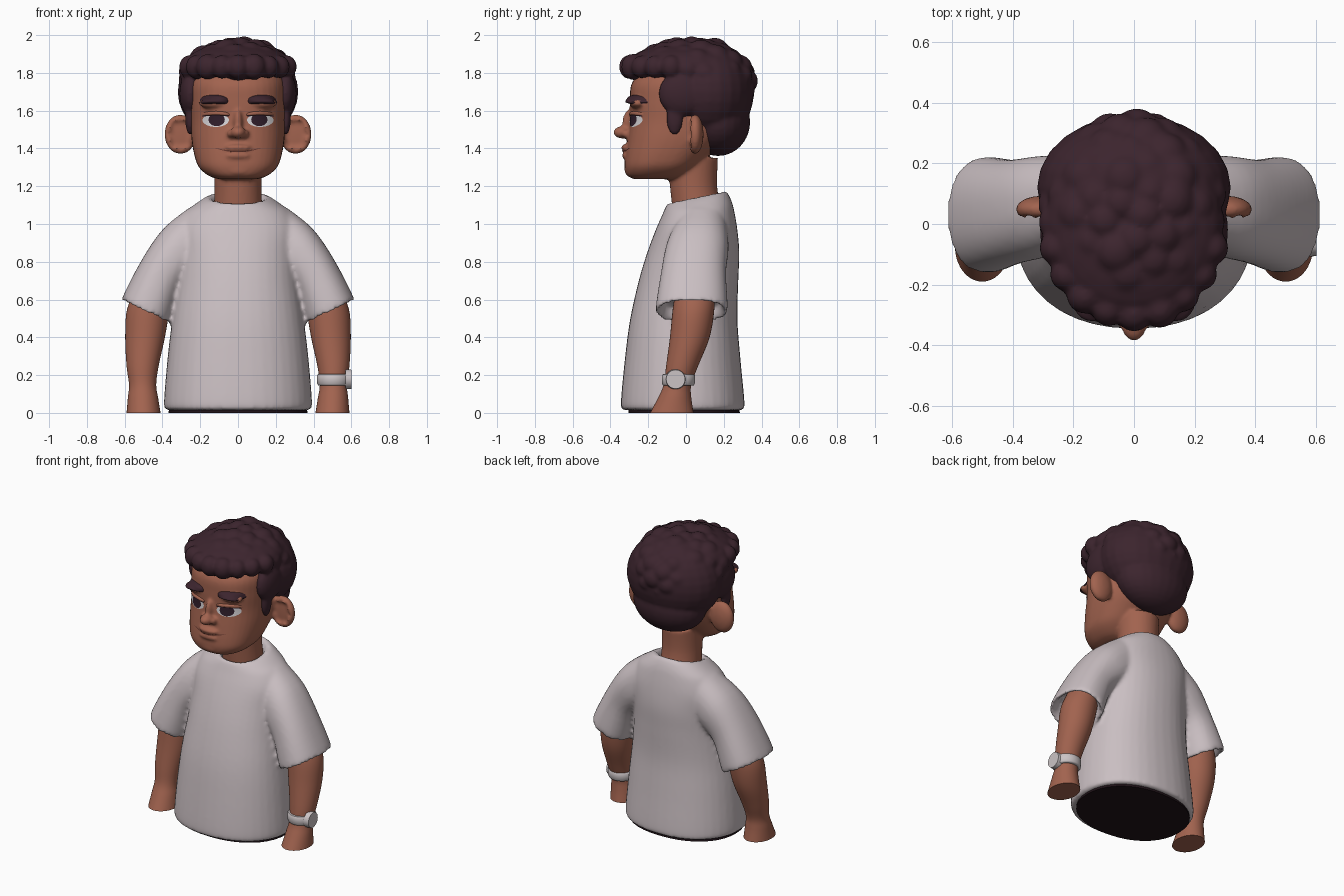
import bpy, bmesh, math, random
from mathutils import Vector, Matrix
from mathutils.bvhtree import BVHTree

cube = bpy.data.objects.get("Cube")
if cube:
    bpy.data.objects.remove(cube)
random.seed(4)


def material(name, r, g, b):
    m = bpy.data.materials.new(name)
    m.use_nodes = True
    m.diffuse_color = (r, g, b, 1)
    node = m.node_tree.nodes["Principled BSDF"]
    node.inputs["Base Color"].default_value = (r, g, b, 1)
    node.inputs["Roughness"].default_value = 0.8
    return m


SKIN = material("warm brown skin", .36, .125, .078)
CREASE = material("mouth crease", .15, .045, .032)
SHIRT = material("pale cotton", .59, .52, .54)
HAIR = material("dark plum hair", .045, .018, .027)
WHITE = material("eye white", .68, .66, .68)
IRIS = material("dark iris", .03, .013, .024)
PANTS = material("black trousers", .014, .006, .009)
WATCH = material("light grey watch", .6, .55, .56)


def finish(name, bm, mat, voxel=0, smooth=0):
    """Turn a bmesh into an object, optionally fused into one soft skin."""
    bmesh.ops.recalc_face_normals(bm, faces=bm.faces)
    me = bpy.data.meshes.new(name)
    bm.to_mesh(me)
    bm.free()
    me.materials.append(mat)
    ob = bpy.data.objects.new(name, me)
    bpy.context.collection.objects.link(ob)
    if voxel:
        r = ob.modifiers.new("fuse", 'REMESH')
        r.mode, r.voxel_size, r.use_smooth_shade = 'VOXEL', voxel, True
        s = ob.modifiers.new("soften", 'SMOOTH')
        s.factor, s.iterations = 0.5, smooth
    else:
        me.shade_smooth()
        bpy.context.view_layer.objects.active = ob
        bpy.ops.object.select_all(action='DESELECT')
        ob.select_set(True)
        bpy.ops.object.shade_smooth_by_angle(angle=math.radians(45))
    return ob


def spline(a, b, c, d, t):
    return [.5 * (2*q + (r-p)*t + (2*p-5*q+4*r-s)*t*t + (3*q-p-3*r+s)*t**3)
            for p, q, r, s in zip(a, b, c, d)]


def power(v, p):
    return math.copysign(abs(v) ** (2 / p), v)


def loft(bm, keys, p=2.0, n=40, steps=5, side=1):
    """Skin rings of (x, y, z, half width x, half width z, half depth, tilt)."""
    rows = []
    for i in range(len(keys) - 1):
        quad = [keys[max(0, min(len(keys) - 1, i + k))] for k in (-1, 0, 1, 2)]
        rows += [spline(*quad, k / steps) for k in range(steps)]
    rows.append(keys[-1])
    rings = []
    for x, y, z, ux, uz, ry, tilt in rows:
        ring = []
        for k in range(n):
            a = math.tau * k / n
            c, s = power(math.cos(a), p), power(math.sin(a), p)
            ring.append(bm.verts.new((side*(x + ux*c), y + ry*s, z + uz*c + tilt*s)))
        rings.append(ring)
    for lo, hi in zip(rings, rings[1:]):
        for k in range(n):
            bm.faces.new((lo[k], lo[(k+1) % n], hi[(k+1) % n], hi[k]))
    bm.faces.new(rings[0])
    bm.faces.new(rings[-1])


def upright(z, rx, front, back, tilt=0):
    return (0, (front + back) / 2, z, rx, 0, (back - front) / 2, tilt)


def ball(bm, centre, radii):
    m = Matrix.Translation(centre) @ Matrix.Diagonal((*radii, 1))
    return bmesh.ops.create_uvsphere(bm, u_segments=24, v_segments=16, radius=1, matrix=m)["verts"]


# Shirt: torso and both sleeves fused
bm = bmesh.new()
loft(bm, [upright(*r) for r in (
    (.015, .375, -.33, .3), (.05, .392, -.345, .31), (.3, .372, -.322, .287),
    (.5, .348, -.295, .272), (.7, .322, -.25, .277), (.85, .315, -.205, .282),
    (.97, .32, -.16, .272), (1.06, .28, -.125, .255, .01),
    (1.105, .225, -.11, .24, .02), (1.14, .165, -.095, .215, .03),
    (1.135, .14, -.08, .19, .03), (1.09, .12, -.06, .17, .03))], p=2.2)
for side in (1, -1):
    loft(bm, [(.17, .08, .96, .09, .125, .14, 0), (.29, .06, .87, .105, .105, .165, 0),
              (.4, .04, .74, .108, .073, .172, 0), (.485, .03, .545, .128, .062, .19, 0),
              (.478, .03, .56, .105, .05, .16, 0), (.46, .03, .6, .1, .05, .15, 0)],
         p=2.3, side=side)
finish("shirt", bm, SHIRT, .013, 4)

# Trousers showing under the hem
bm = bmesh.new()
loft(bm, [upright(0, .368, -.305, .285), upright(.06, .36, -.3, .28)], p=2.2, steps=1)
finish("trousers", bm, PANTS)

# Arms with simple hands
for side, label in ((1, "left"), (-1, "right")):
    bm = bmesh.new()
    loft(bm, [(x, y, z, rx, 0, ry, 0) for z, x, rx, y, ry in (
        (.68, .44, .09, .05, .1), (.55, .475, .112, .04, .11), (.4, .492, .105, .02, .105),
        (.25, .505, .085, -.02, .085), (.15, .505, .072, -.045, .073),
        (.08, .503, .08, -.06, .088), (0, .5, .09, -.075, .115))], side=side)
    finish(label + "_arm", bm, SKIN)

# Head, neck, ears, nose and lips fused
bm = bmesh.new()
loft(bm, [upright(*r) for r in (
    (1.237, .1, -.27, -.04), (1.255, .155, -.31, 0), (1.3, .207, -.325, .06),
    (1.36, .23, -.322, .12), (1.45, .246, -.31, .2), (1.55, .25, -.297, .25),
    (1.65, .255, -.297, .28), (1.75, .25, -.285, .28), (1.84, .2, -.2, .2))], p=2.4)
loft(bm, [upright(1.06, .13, -.07, .19), upright(1.2, .124, -.085, .165),
          upright(1.35, .13, -.1, .17)])
ball(bm, (0, -.335, 1.485), (.04, .05, .033))
ball(bm, (0, -.3, 1.535), (.024, .038, .07))
ball(bm, (0, -.315, 1.405), (.07, .028, .018))
ball(bm, (0, -.312, 1.362), (.07, .028, .02))
ball(bm, (0, -.29, 1.285), (.08, .036, .035))
for side in (1, -1):
    ball(bm, (side * .035, -.315, 1.478), (.025, .03, .022))
    ball(bm, (side * .12, -.255, 1.64), (.09, .045, .03))
    ear = Vector((side * .305, .048, 1.475))
    for v in ball(bm, ear, (.085, .045, .105)):
        d = v.co - ear
        if d.y < 0 and (d.x / .085) ** 2 + (d.z / .105) ** 2 < .5:
            v.co.y = ear.y + d.y * .3
head = finish("head", bm, SKIN, .01, 4)
tree = BVHTree.FromObject(head, bpy.context.evaluated_depsgraph_get())


def patch(name, mat, cx, cz, a, b, p=2, base=.003, dome=0, bend=0, lid=9):
    """A thin shape laid over the face, domed by the given height."""
    bm = bmesh.new()
    rings, n = [], 32
    for j in range(1, 9):
        r, ring = j / 8, []
        for k in range(n):
            t = math.tau * k / n
            dx = r * power(math.cos(t), p)
            dz = min(b * r * power(math.sin(t), p), lid * r)
            x, z = cx + a * dx, cz + dz + bend * dx * dx
            hit = tree.ray_cast(Vector((x, -2, z)), Vector((0, 1, 0)))[0]
            y = hit.y if hit else -.25
            ring.append(bm.verts.new((x, y - base - dome * (1 - r ** 4), z)))
        rings.append(ring)
    bm.faces.new(rings[0])
    for lo, hi in zip(rings, rings[1:]):
        for k in range(n):
            bm.faces.new((lo[k], hi[k], hi[(k+1) % n], lo[(k+1) % n]))
    ob = finish(name, bm, mat)
    if sum(f.normal.y for f in ob.data.polygons) > 0:
        ob.data.flip_normals()


# Face details
for side, label in ((1, "left"), (-1, "right")):
    patch(label + "_eye_white", WHITE, side * .118, 1.55, .07, .036, lid=.026)
    patch(label + "_iris", IRIS, side * .113, 1.552, .043, .034, base=.006, lid=.025)
    patch(label + "_upper_lid", SKIN, side * .118, 1.586, .078, .012, 3, -.004, .018, -.008)
    patch(label + "_lash_line", IRIS, side * .118, 1.577, .072, .004, 3, .006, 0, -.006)
    patch(label + "_eyebrow", HAIR, side * .128, 1.66, .08, .025, 3, -.008, .035, -.01)
patch("mouth_crease", CREASE, 0, 1.384, .12, .004, 2, .003, 0, .018)

# Hair: rounded base masses covered in curls
bm = bmesh.new()
ball(bm, (0, 0, 1.84), (.29, .31, .12))
ball(bm, (0, .12, 1.7), (.32, .24, .27))
ball(bm, (0, .17, 1.54), (.25, .17, .18))
for side in (1, -1):
    ball(bm, (side * .25, -.02, 1.69), (.06, .125, .12))
    ball(bm, (side * .255, -.06, 1.565), (.025, .045, .095))
count = 90
for i in range(count):
    z = 1 - (i + .5) / count * 1.5
    a = i * math.pi * (3 - math.sqrt(5))
    x, y = math.sqrt(1 - z*z) * math.cos(a), math.sqrt(1 - z*z) * math.sin(a)
    if z > .35 or y > .1 and z > -.35:
        s = random.uniform(.062, .082)
        ball(bm, (.252 * x, .03 + .275 * y, 1.735 + .2 * z), (s, s, s * .9))
for i in range(9):
    a = (i / 4 - 1) * 1.3
    s = random.uniform(.054, .064)
    ball(bm, (.265 * math.sin(a), -.295 * math.cos(a), 1.832), (s, s, s * 1.1))
finish("curly_hair", bm, HAIR, .012, 3)

# Wristwatch on the left arm
bm = bmesh.new()
loft(bm, [(.506, -.04, z, r, 0, r, 0) for z, r in
          ((.145, .076), (.152, .086), (.198, .088), (.205, .078))], steps=2)
finish("watch_band", bm, WATCH)
bm = bmesh.new()
place = Matrix.Translation((.585, -.055, .178)) @ Matrix.Rotation(math.pi / 2, 4, 'Y')
bmesh.ops.create_cone(bm, cap_ends=True, segments=32, radius1=.054, radius2=.05,
                      depth=.034, matrix=place)
finish("watch_dial", bm, WATCH)
